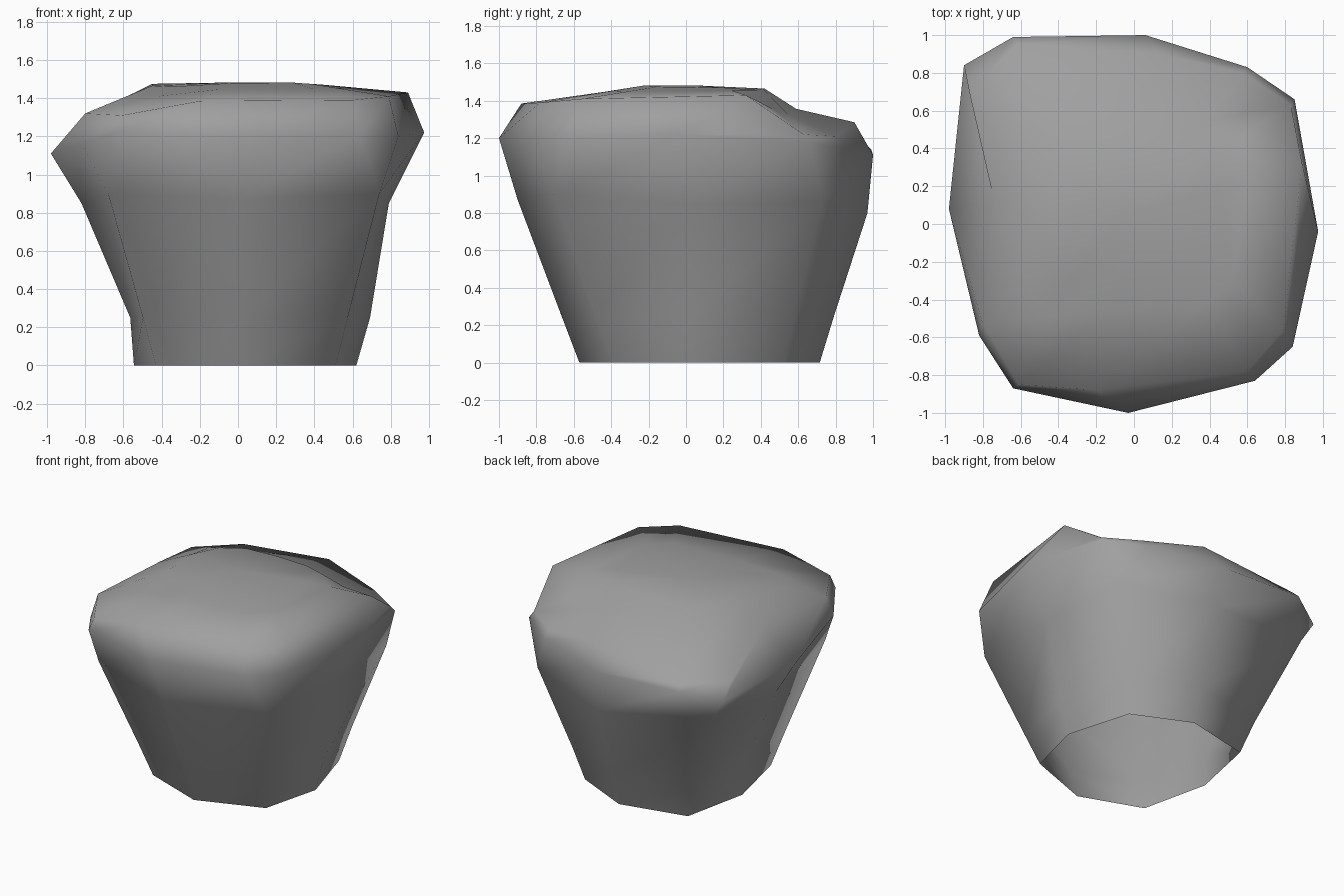
import bpy
import bmesh
from mathutils import Vector

# Remove the default cube
default_cube = bpy.data.objects.get("Cube")
if default_cube:
    bpy.data.objects.remove(default_cube, do_unlink=True)


def make_material(name, value):
    """One flat grey material."""
    material = bpy.data.materials.new(name)
    material.use_nodes = True
    colour = (value, value, value, 1)
    material.diffuse_color = colour
    shader = next(node for node in material.node_tree.nodes
                  if node.type == 'BSDF_PRINCIPLED')
    shader.inputs["Base Color"].default_value = colour
    return material


def add_ring(bm, points):
    return [bm.verts.new(point) for point in points]


def bridge(bm, lower, upper):
    """Join two rings of equal length with quads."""
    count = len(lower)
    for i in range(count):
        j = (i + 1) % count
        bm.faces.new((lower[i], lower[j], upper[j], upper[i]))


def blend(lower, upper, amounts):
    """Ring part of the way between two others, column by column."""
    return [Vector(a).lerp(Vector(b), t)
            for a, b, t in zip(lower, upper, amounts)]


def double_corners(octagon):
    """Repeat each diagonal corner so it feeds both points of a chamfer."""
    ring = []
    for index, point in enumerate(octagon):
        ring += [point] * (1 + index % 2)
    return ring


# Open foot, an irregular octagon running counter-clockwise from +x
foot = [(.62, .04, 0), (.48, .52, 0), (.06, .715, 0), (-.44, .605, 0),
        (-.545, .105, 0), (-.43, -.4, 0), (.03, -.57, 0), (.51, -.395, 0)]

# Flared body, and the slight bend just above the foot
body = [(.79, .02, .85), (.73, .73, .86), (.06, .97, .8), (-.8, .83, .92),
        (-.82, .09, .85), (-.68, -.69, .9), (0, -.9, .87), (.74, -.71, .9)]
bend = blend(foot, body, [.42, .27, .3, .24, .07, .27, .29, .28])
for point in bend:
    point.z = .25

# Widest outline: every diagonal corner is chamfered into two points
waist = [(.975, -.04, 1.22), (.85, .66, 1.18), (.6, .83, 1.15),
         (.06, 1, 1.11), (-.64, .99, 1.14), (-.9, .84, 1.08),
         (-.98, .08, 1.11), (-.82, -.59, 1.16), (-.64, -.87, 1.22),
         (-.03, -1, 1.2), (.64, -.83, 1.2), (.84, -.65, 1.2)]

# Shoulder edge: high on the front and +x sides, dipping at the back corners
shoulder = [(.89, .32, 1.43), (.83, .63, 1.22), (.58, .8, 1.21),
            (.13, .9, 1.285), (-.62, .95, 1.18), (-.87, .69, 1.19),
            (-.74, .12, 1.33), (-.8, -.53, 1.32), (-.61, -.85, 1.31),
            (-.2, -.88, 1.385), (.6, -.78, 1.39), (.79, -.56, 1.41)]

# Nearly level plateau, with a ridge along its back edge
plateau = [(.45, .2, 1.47), (.42, .38, 1.458), (.28, .41, 1.465),
           (.05, .42, 1.465), (-.22, .41, 1.46), (-.4, .35, 1.44),
           (-.45, .1, 1.475), (-.45, -.2, 1.465), (-.35, -.3, 1.46),
           (-.05, -.22, 1.478), (.28, -.22, 1.482), (.38, -.15, 1.475)]

# Shallow valley below the ridge, sunk only along the back
valley = blend(shoulder, plateau, [.65] * len(plateau))
for point, sink in zip(valley[1:5], (.02, .05, .045, .03)):
    point.z -= sink

# Loft the shell and close only the top
bm = bmesh.new()
outlines = [double_corners(foot), double_corners(bend), double_corners(body),
            waist, shoulder, valley, plateau]
rings = [add_ring(bm, outline) for outline in outlines]
for lower, upper in zip(rings, rings[1:]):
    bridge(bm, lower, upper)
peak = bm.verts.new((-.05, .05, 1.482))
for i, vertex in enumerate(rings[-1]):
    bm.faces.new((vertex, rings[-1][(i + 1) % len(rings[-1])], peak))

# Weld the doubled corners
bmesh.ops.remove_doubles(bm, verts=bm.verts[:], dist=.001)
for face in bm.faces:
    face.smooth = True

mesh = bpy.data.meshes.new("boulder_shell")
bm.to_mesh(mesh)
bm.free()
mesh.materials.append(make_material("stone grey", .35))
boulder = bpy.data.objects.new("boulder_shell", mesh)
bpy.context.collection.objects.link(boulder)
